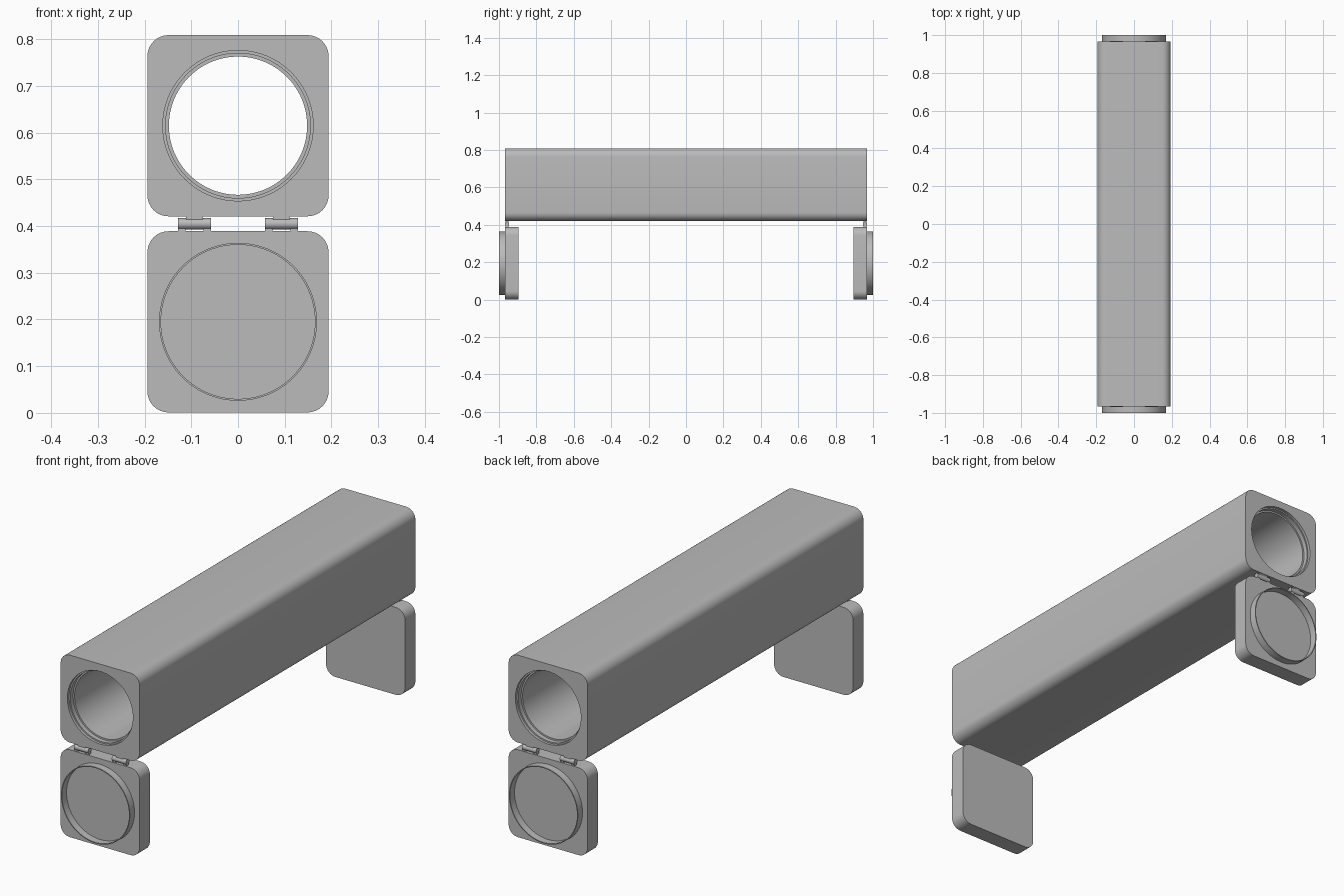
import bpy, bmesh, math
from mathutils import Matrix, Vector

if "Cube" in bpy.data.objects:
    bpy.data.objects.remove(bpy.data.objects["Cube"])

grey = bpy.data.materials.new("mid grey")
grey.diffuse_color = (0.5, 0.5, 0.5, 1)
grey.use_nodes = True
grey.node_tree.nodes["Principled BSDF"].inputs["Base Color"].default_value = grey.diffuse_color


def finish(name, bm):
    bmesh.ops.recalc_face_normals(bm, faces=bm.faces)
    me = bpy.data.meshes.new(name)
    bm.to_mesh(me)
    bm.free()
    me.materials.append(grey)
    ob = bpy.data.objects.new(name, me)
    bpy.context.collection.objects.link(ob)
    bpy.ops.object.select_all(action='DESELECT')
    ob.select_set(True)
    bpy.context.view_layer.objects.active = ob
    bpy.ops.object.shade_smooth_by_angle(angle=math.radians(30))
    return ob


def rounded_outline(half, r, cz, n=8):
    pts = []
    for k in range(4):
        a0 = k * math.pi / 2
        cx = (half - r) * (1 if k in (0, 3) else -1)
        cy = (half - r) * (1 if k < 2 else -1)
        for i in range(n + 1):
            a = a0 + i * math.pi / 2 / n
            pts.append((cx + r * math.cos(a), cz + cy + r * math.sin(a)))
    return pts


def prism(bm, pts, y0, y1):
    a = [bm.verts.new((x, y0, z)) for x, z in pts]
    b = [bm.verts.new((x, y1, z)) for x, z in pts]
    bm.faces.new(a)
    bm.faces.new(b)
    for i in range(len(pts)):
        j = (i + 1) % len(pts)
        bm.faces.new((a[i], a[j], b[j], b[i]))


def lathe(bm, profile, cz, closed, n=96):
    # spin (radius, y) points about the y direction at height cz
    rings = [[bm.verts.new((r * math.cos(2 * math.pi * i / n), y,
                            cz + r * math.sin(2 * math.pi * i / n)))
              for i in range(n)] for r, y in profile]
    pairs = list(zip(rings, rings[1:])) + ([(rings[-1], rings[0])] if closed else [])
    for p, q in pairs:
        for i in range(n):
            j = (i + 1) % n
            bm.faces.new((p[i], p[j], q[j], q[i]))
    if not closed:
        bm.faces.new(rings[0])
        bm.faces.new(rings[-1])


def box(bm, lo, hi):
    lo, hi = Vector(lo), Vector(hi)
    bmesh.ops.create_cube(bm, size=1, matrix=Matrix.Translation((lo + hi) / 2)
                          @ Matrix.Diagonal((*(hi - lo), 1)))


H, R, END = 0.194, 0.045, 0.967

# long square tube with stepped round bore
bm = bmesh.new()
prism(bm, rounded_outline(H, R, 0.615), -END, END)
tube = finish("tube_body", bm)
bm = bmesh.new()
lathe(bm, [(0.161, -1.1), (0.161, -0.955), (0.155, -0.955), (0.155, -0.935), (0.148, -0.935),
           (0.148, 0.935), (0.155, 0.935), (0.155, 0.955), (0.161, 0.955), (0.161, 1.1)],
      0.615, False)
cutter = finish("bore_cutter", bm)
mod = tube.modifiers.new("bore", 'BOOLEAN')
mod.operation = 'DIFFERENCE'
mod.solver = 'EXACT'
mod.object = cutter
bpy.context.view_layer.objects.active = tube
bpy.ops.object.modifier_apply(modifier="bore")
bpy.data.objects.remove(cutter)
bpy.ops.object.select_all(action='DESELECT')
tube.select_set(True)
bpy.ops.object.shade_smooth_by_angle(angle=math.radians(30))

for s, end in ((-1, "front"), (1, "back")):
    # hanging cap block
    bm = bmesh.new()
    prism(bm, rounded_outline(H, R, 0.195), s * 0.895, s * END)
    finish(end + "_cap", bm)
    # thin raised sealing lip
    bm = bmesh.new()
    lathe(bm, [(0.169, s * 0.96), (0.169, s * 1.0), (0.165, s * 1.0), (0.165, s * 0.96)],
          0.195, True)
    finish(end + "_cap_lip", bm)
    # pair of hinges: barrel, upper leaf, lower leaves
    for side, cx in (("left", -0.093), ("right", 0.093)):
        bm = bmesh.new()
        y = s * 0.957
        bmesh.ops.create_cone(bm, cap_ends=True, segments=24, radius1=0.012, radius2=0.012,
                              depth=0.07, matrix=Matrix.Translation((cx, y, 0.405))
                              @ Matrix.Rotation(math.pi / 2, 4, 'Y'))
        box(bm, (cx - 0.018, y - 0.007, 0.405), (cx + 0.018, y + 0.007, 0.426))
        for d in (-1, 1):
            c = cx + d * 0.027
            box(bm, (c - 0.008, y - 0.007, 0.385), (c + 0.008, y + 0.007, 0.405))
        finish(f"{end}_{side}_hinge", bm)
